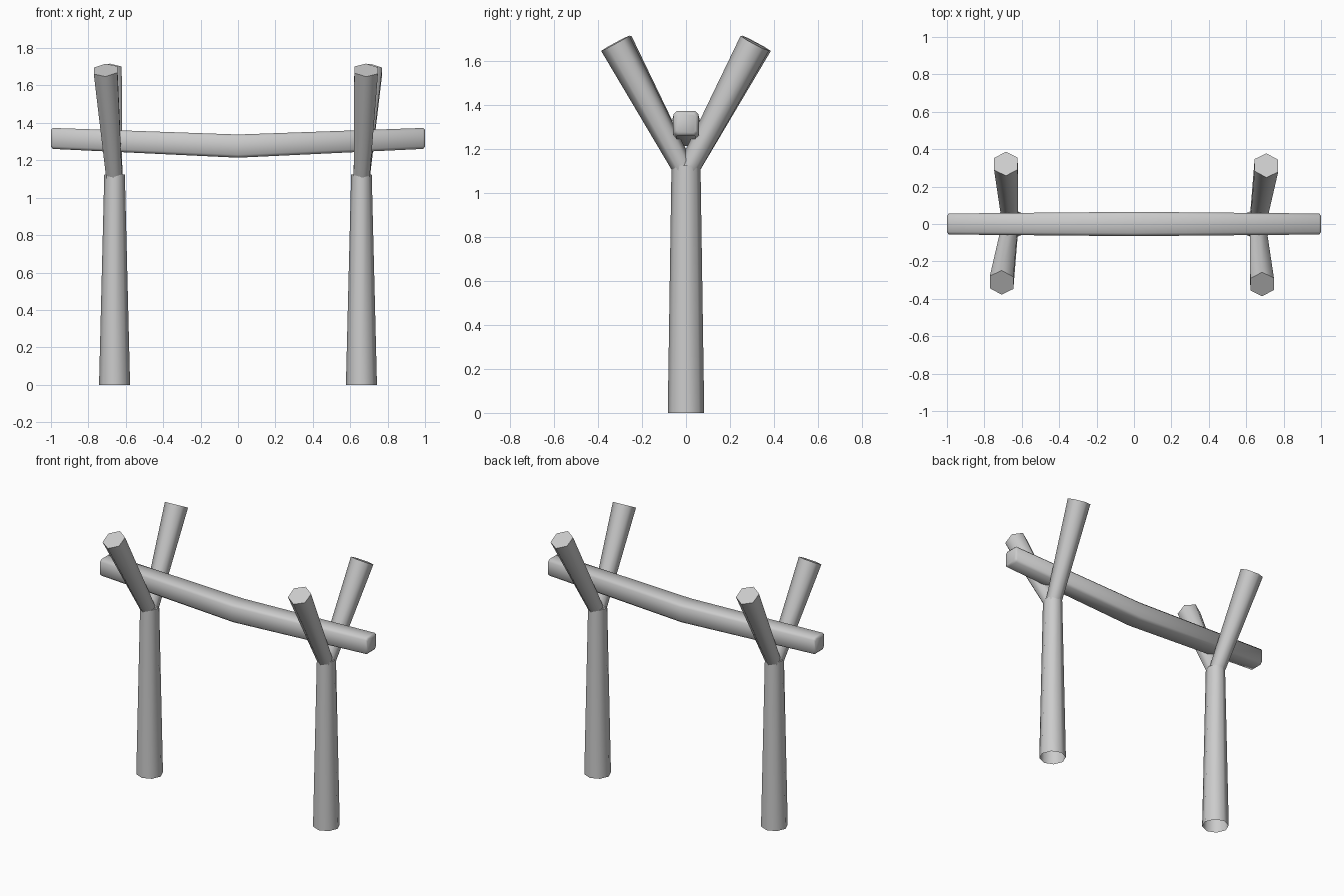
import bpy, bmesh, math
from mathutils import Vector

if "Cube" in bpy.data.objects:
    bpy.data.objects.remove(bpy.data.objects["Cube"])


def loft(name, rings, cap_start=True, cap_end=True):
    """Skin a list of equal-sized point rings into a smooth-sided tube."""
    bm = bmesh.new()
    loops = [[bm.verts.new(p) for p in ring] for ring in rings]
    n = len(loops[0])
    for a, b in zip(loops, loops[1:]):
        for i in range(n):
            j = (i + 1) % n
            bm.faces.new((a[i], a[j], b[j], b[i]))
    if cap_start:
        bm.faces.new(loops[0][::-1])
    if cap_end:
        bm.faces.new(loops[-1])
    bmesh.ops.recalc_face_normals(bm, faces=bm.faces)
    mesh = bpy.data.meshes.new(name)
    bm.to_mesh(mesh)
    bm.free()
    ob = bpy.data.objects.new(name, mesh)
    bpy.context.collection.objects.link(ob)
    bpy.ops.object.select_all(action='DESELECT')
    ob.select_set(True)
    bpy.context.view_layer.objects.active = ob
    bpy.ops.object.shade_smooth_by_angle(angle=math.radians(65))
    return ob


def ring(center, axis, ru, rv, sides):
    """Ellipse ring across an axis; the first point lies on the v side."""
    d = Vector(axis).normalized()
    u = Vector((1, 0, 0))
    u = (u - d * u.dot(d)).normalized()
    v = d.cross(u)
    c = Vector(center)
    return [c + v * rv * math.cos(t) - u * ru * math.sin(t)
            for t in (2 * math.pi * i / sides for i in range(sides))]


def branch(name, base, tip, r0, r1):
    axis = Vector(tip) - Vector(base)
    return loft(name, [ring(base, axis, r0, r0, 6), ring(tip, axis, r1, r1, 6)])


# Two forked posts, the right one being the left one turned half way round
for side, s in (("left", 1), ("right", -1)):
    x = -0.66 * s
    up = (0, 0, 1)
    loft(side + "_post",
         [ring((x, 0, 0), up, 0.083, 0.083, 8),
          ring((x, 0, 1.125), up, 0.055, 0.066, 8)], cap_start=False)
    branch(side + "_fork_long", (x, 0, 1.09), (-0.685 * s, 0.322 * s, 1.682), 0.048, 0.073)
    branch(side + "_fork_short", (x, 0, 1.09), (-0.708 * s, -0.313 * s, 1.682), 0.048, 0.073)


# Sagging crossbeam with a chamfered square section and slightly domed ends
def section(x, z, hy, hz, k=0.75):
    pts = [(1, -k), (1, k), (k, 1), (-k, 1), (-1, k), (-1, -k), (-k, -1), (k, -1)]
    return [Vector((x, a * hy, z + b * hz)) for a, b in pts]


half = [(1.0, 1.318, 0.044, 0.044), (0.99, 1.317, 0.056, 0.056)]
stations = [(-x, z, a, b) for x, z, a, b in half]
stations += [(0, 1.276, 0.065, 0.062)] + half[::-1]
loft("crossbeam", [section(*st) for st in stations])
